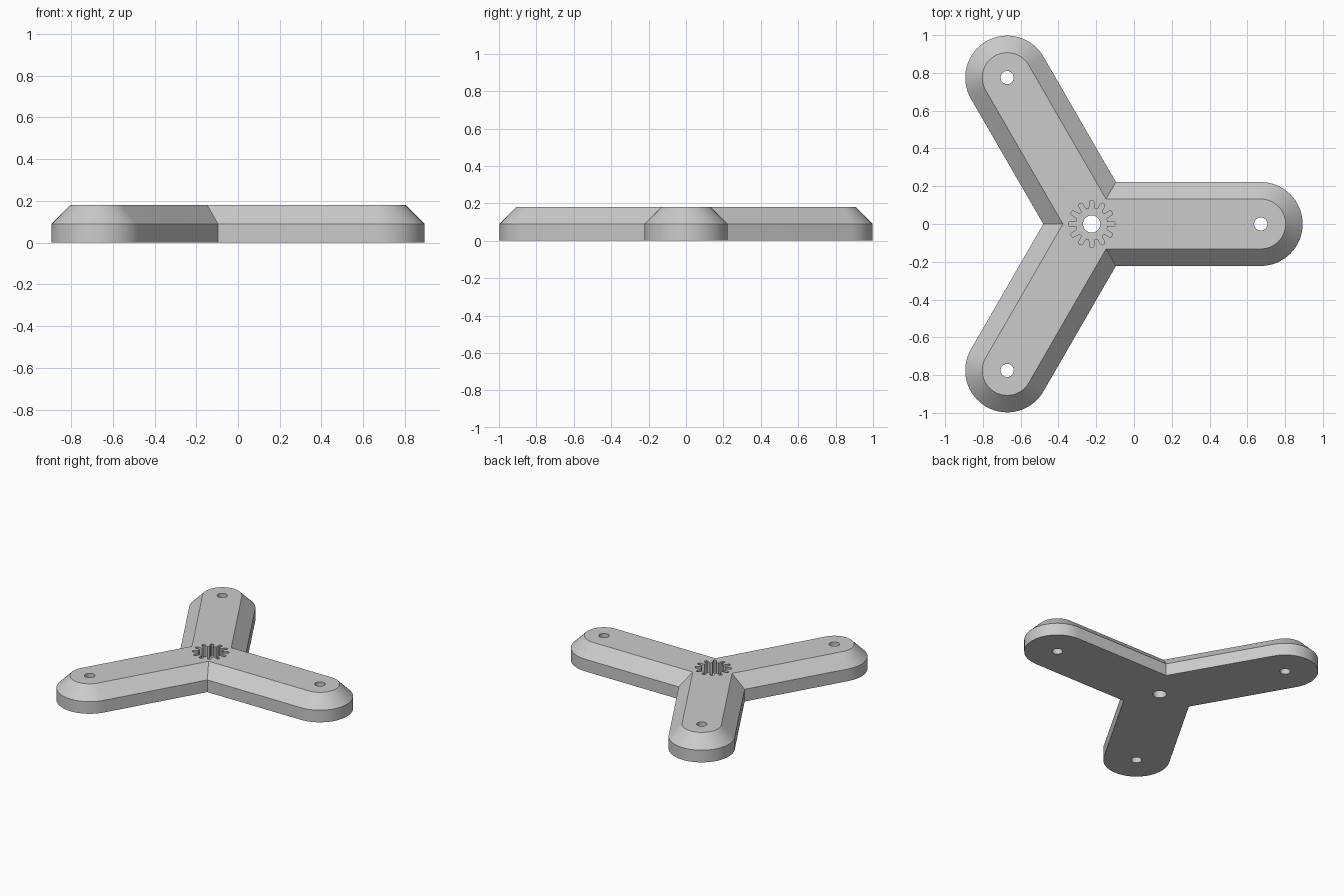
import bpy, bmesh
from math import sin, cos, pi, radians

if "Cube" in bpy.data.objects:
    bpy.data.objects.remove(bpy.data.objects["Cube"], do_unlink=True)

HUB_X = -0.224      # hub centre
REACH = 0.895       # hub to arm-tip centre
HALF = 0.222        # half width of an arm
BEVEL = 0.09        # width of the sloped upper edge
HEIGHT = 0.18
ARMS = [radians(a) for a in (0, 120, 240)]

grey = bpy.data.materials.new("plain grey")
grey.use_nodes = True
colour = (0.6, 0.6, 0.6, 1)
grey.diffuse_color = colour
grey.node_tree.nodes["Principled BSDF"].inputs["Base Color"].default_value = colour


def arm_outline(r, steps=32):
    """Three round-ended arms meeting in sharp inner corners."""
    pts = []
    for a in ARMS:
        for i in range(steps + 1):
            t = a - pi / 2 + pi * i / steps
            pts.append((HUB_X + REACH * cos(a) + r * cos(t),
                        REACH * sin(a) + r * sin(t)))
        corner = a + pi / 3
        d = r / sin(pi / 3)
        pts.append((HUB_X + d * cos(corner), d * sin(corner)))
    return pts


def circle(x, y, r, n=32):
    return [(x + r * cos(2 * pi * i / n), y + r * sin(2 * pi * i / n)) for i in range(n)]


def gear_outline(teeth=12, inner=0.083, outer=0.124):
    """Narrow tapered teeth with rounded tips."""
    pitch = 2 * pi / teeth
    tooth = [(-0.32, inner), (-0.25, inner + 0.012), (-0.2, outer - 0.007),
             (-0.1, outer), (0.1, outer), (0.2, outer - 0.007),
             (0.25, inner + 0.012), (0.32, inner)]
    return [(HUB_X + r * cos((k + f) * pitch), r * sin((k + f) * pitch))
            for k in range(teeth) for f, r in tooth]


def loft(name, layers):
    """Closed solid through matching outlines given as (outline, z)."""
    bm = bmesh.new()
    rings = [[bm.verts.new((x, y, z)) for x, y in pts] for pts, z in layers]
    bm.faces.new(rings[0][::-1])
    bm.faces.new(rings[-1])
    for low, up in zip(rings, rings[1:]):
        n = len(low)
        for i in range(n):
            j = (i + 1) % n
            bm.faces.new((low[i], low[j], up[j], up[i]))
    mesh = bpy.data.meshes.new(name)
    bm.to_mesh(mesh)
    bm.free()
    mesh.materials.append(grey)
    obj = bpy.data.objects.new(name, mesh)
    bpy.context.collection.objects.link(obj)
    return obj


# Three-armed plate: upright lower wall, sloped upper edge
plate = loft("three_arm_plate", [(arm_outline(HALF), 0),
                                 (arm_outline(HALF), HEIGHT - BEVEL),
                                 (arm_outline(HALF - BEVEL), HEIGHT)])

# Screw holes, shaft hole and toothed socket
cutters = [loft("screw_hole", [(circle(HUB_X + REACH * cos(a), REACH * sin(a), 0.035), -0.1),
                               (circle(HUB_X + REACH * cos(a), REACH * sin(a), 0.035), 0.3)])
           for a in ARMS]
cutters.append(loft("gear_socket", [(gear_outline(), 0.09), (gear_outline(), 0.3)]))
cutters.append(loft("shaft_hole", [(circle(HUB_X, 0, 0.046), -0.1),
                                   (circle(HUB_X, 0, 0.046), 0.3)]))

bpy.context.view_layer.objects.active = plate
plate.select_set(True)
for cutter in cutters:
    cutter.hide_render = True
    cut = plate.modifiers.new(cutter.name, "BOOLEAN")
    cut.operation = "DIFFERENCE"
    cut.solver = "EXACT"
    cut.object = cutter
    bpy.ops.object.modifier_apply(modifier=cut.name)
    bpy.data.objects.remove(cutter, do_unlink=True)

bpy.ops.object.shade_smooth_by_angle(angle=radians(25))
